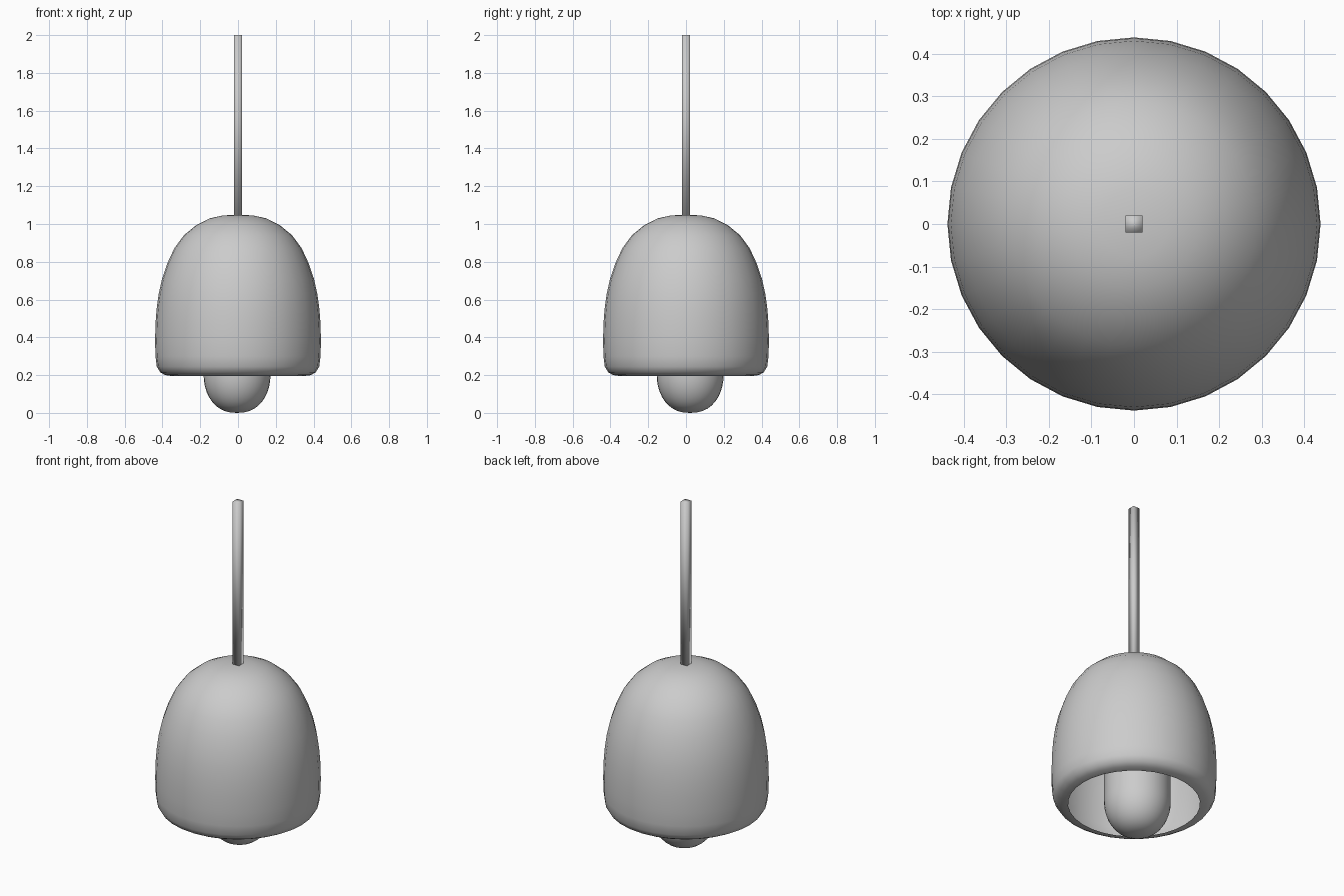
import bpy
import bmesh
from math import cos, sin, pi

cube = bpy.data.objects.get("Cube")
if cube:
    bpy.data.objects.remove(cube, do_unlink=True)

grey = bpy.data.materials.new("light grey")
grey.use_nodes = True
colour = (0.6, 0.6, 0.6, 1)
grey.diffuse_color = colour
grey.node_tree.nodes["Principled BSDF"].inputs["Base Color"].default_value = colour


def add_object(name, bm, location=(0, 0, 0)):
    bmesh.ops.remove_doubles(bm, verts=bm.verts, dist=0.0005)
    bmesh.ops.recalc_face_normals(bm, faces=bm.faces)
    for face in bm.faces:
        face.smooth = True
    mesh = bpy.data.meshes.new(name)
    bm.to_mesh(mesh)
    bm.free()
    mesh.materials.append(grey)
    obj = bpy.data.objects.new(name, mesh)
    obj.location = location
    bpy.context.collection.objects.link(obj)
    return obj


def lathe(name, profile, location=(0, 0, 0), segments=32):
    """Spin (radius, height) points around the vertical axis."""
    bm = bmesh.new()
    verts = [bm.verts.new((r, 0, z)) for r, z in profile]
    edges = [bm.edges.new(pair) for pair in zip(verts, verts[1:])]
    bmesh.ops.spin(bm, geom=verts + edges, cent=(0, 0, 0), axis=(0, 0, 1),
                   angle=2 * pi, steps=segments)
    return add_object(name, bm, location)


# Bell-shaped shade, open below with a rolled-in rim
lathe("lamp_shade", [
    (0.35, 0.195), (0.385, 0.2), (0.412, 0.215), (0.43, 0.245), (0.437, 0.3),
    (0.439, 0.38), (0.437, 0.47), (0.431, 0.55), (0.42, 0.63), (0.402, 0.71),
    (0.375, 0.79), (0.338, 0.87), (0.287, 0.94), (0.22, 0.995),
    (0.15, 1.03), (0.08, 1.045), (0, 1.05)])

# Bulb: a cylinder with full, rounded ends
steps = 10
half = [(0.177 * sin(i / steps * pi / 2) ** 0.85,
         0.2 * (1 - cos(i / steps * pi / 2))) for i in range(steps + 1)]
top = [(r, 0.62 - z) for r, z in reversed(half)]
lathe("bulb", half + top, location=(-0.005, 0.022, 0))

# Square hanging rod
bm = bmesh.new()
bmesh.ops.create_cube(bm, size=1)
for v in bm.verts:
    v.co = (v.co.x * 0.04, v.co.y * 0.04, 2.0 if v.co.z > 0 else 1.035)
add_object("hanging_rod", bm)
